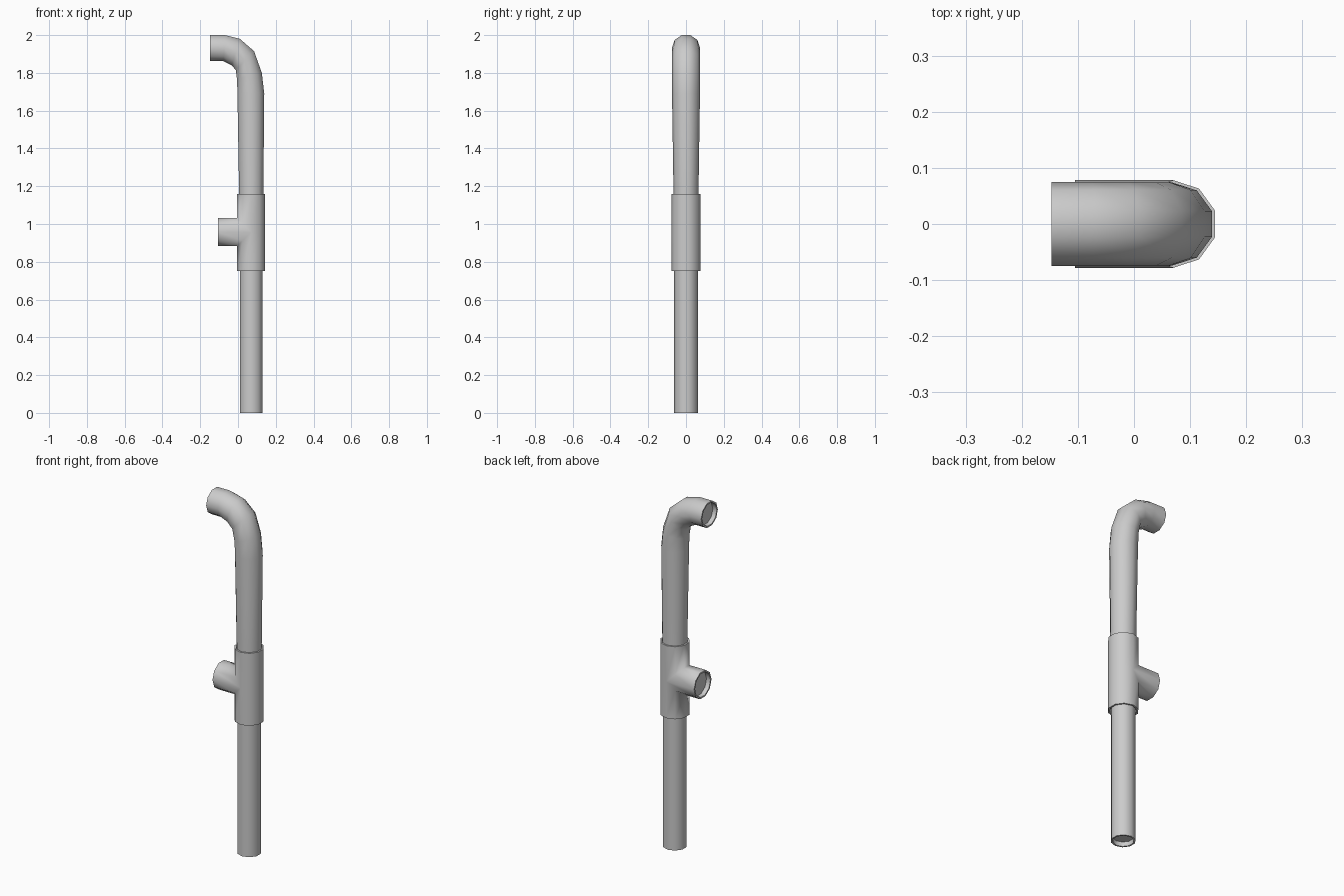
import bpy, bmesh, math
from mathutils import Vector

if "Cube" in bpy.data.objects:
    bpy.data.objects.remove(bpy.data.objects["Cube"])

N = 10
ANG = [math.radians(18 + 36 * k) for k in range(N)]
FLAT = math.cos(math.radians(18))
CX = 0.07


def ring(outer, inner, ry):
    """Ten-sided section from its outer and inner silhouette points (x, z)."""
    o, i = Vector((outer[0], 0, outer[1])), Vector((inner[0], 0, inner[1]))
    c, u = (o + i) / 2, (o - i) / 2 / FLAT
    return [c + u * math.cos(a) + Vector((0, ry * math.sin(a), 0)) for a in ANG]


def flat_ring(r, z):
    return ring((CX + r * FLAT, z), (CX - r * FLAT, z), r)


def loft(bm, rings):
    loops = [[bm.verts.new(p) for p in r] for r in rings]
    for a, b in zip(loops, loops[1:]):
        for k in range(N):
            j = (k + 1) % N
            bm.faces.new((a[k], a[j], b[j], b[k])).smooth = True
    return loops


def recess(bm, loop, inward, wall=0.009, depth=0.025):
    """Open end: thin rim, short socket and a floor, all with sharp edges."""
    pts = [v.co.copy() for v in loop]
    c = sum(pts, Vector()) / N
    s = 1 - wall / (pts[0] - c).length
    lip = [c + (p - c) * s for p in pts]
    loops = [loop]
    for r in (lip, [p + Vector(inward) * depth for p in lip]):
        loops.append([bm.verts.new(p) for p in r])
    for a, b in zip(loops, loops[1:]):
        for k in range(N):
            j = (k + 1) % N
            bm.faces.new((a[k], a[j], b[j], b[k])).smooth = True
    bm.faces.new(loops[-1])
    for l in loops:
        for k in range(N):
            bm.edges.get((l[k], l[(k + 1) % N])).smooth = False


def finish(bm, name):
    bmesh.ops.remove_doubles(bm, verts=bm.verts, dist=1e-5)
    bmesh.ops.recalc_face_normals(bm, faces=bm.faces)
    me = bpy.data.meshes.new(name)
    bm.to_mesh(me)
    bm.free()
    bpy.context.collection.objects.link(bpy.data.objects.new(name, me))


# Lower straight pipe
bm = bmesh.new()
L = loft(bm, [flat_ring(0.063, 0), flat_ring(0.063, 0.85)])
recess(bm, L[0], (0, 0, 1))
recess(bm, L[1], (0, 0, -1))
finish(bm, "lower_pipe")

# Tee fitting: collar and side branch meet along a mitre
R, ZC = 0.078, 0.957
bm = bmesh.new()


def mitre(sign):
    return [Vector((CX + R * math.cos(a), R * math.sin(a),
                    ZC + sign * R * max(0, -math.cos(a)))) for a in ANG]


low = loft(bm, [flat_ring(R, 0.75), mitre(-1)])
up = loft(bm, [mitre(1), flat_ring(R, 1.16)])
start = [Vector((CX - R * abs(math.cos(a)), R * math.sin(a), ZC + R * math.cos(a))) for a in ANG]
end = [Vector((-0.105, p.y, p.z)) for p in start]
side = loft(bm, [start, end])
recess(bm, low[0], (0, 0, 1))
recess(bm, up[1], (0, 0, -1))
recess(bm, side[1], (1, 0, 0))
finish(bm, "tee_fitting")

# Upper pipe with swept elbow: outer point, inner point, half width
sections = [
    ((0.132, 1.05), (0.008, 1.05), 0.065),
    ((0.134, 1.16), (0.006, 1.16), 0.066),
    ((0.139, 1.69), (-0.003, 1.69), 0.074),
    ((0.126, 1.80), (-0.005, 1.765), 0.075),
    ((0.085, 1.915), (-0.012, 1.815), 0.075),
    ((0.01, 1.98), (-0.033, 1.84), 0.075),
    ((-0.07, 2.0), (-0.077, 1.862), 0.075),
    ((-0.147, 2.0), (-0.147, 1.862), 0.075),
]
bm = bmesh.new()
L = loft(bm, [ring(*s) for s in sections])
recess(bm, L[0], (0, 0, 1))
recess(bm, L[-1], (1, 0, 0))
finish(bm, "upper_elbow_pipe")
